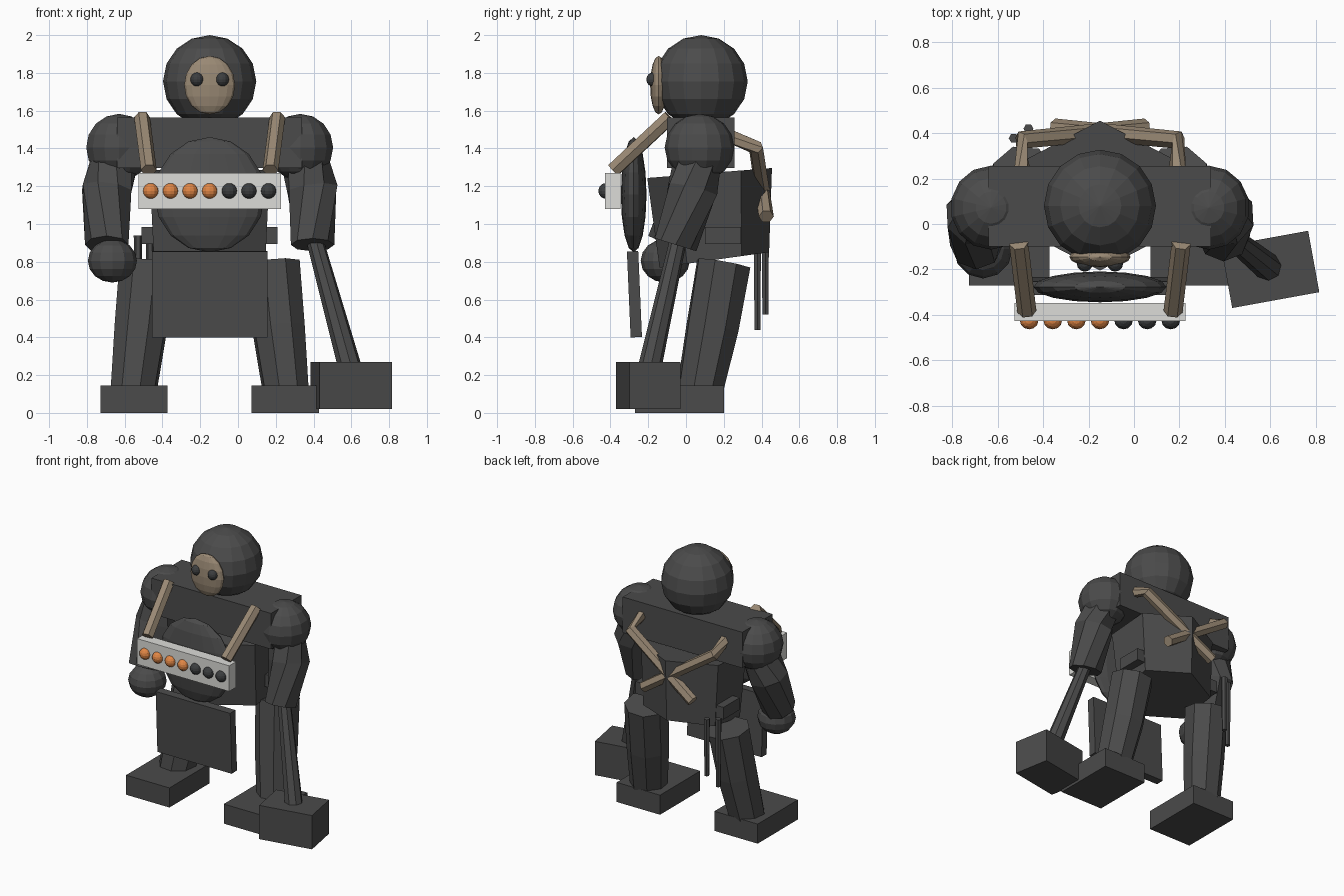
import bpy, bmesh, math
from mathutils import Vector, Matrix

cube = bpy.data.objects.get("Cube")
if cube:
    bpy.data.objects.remove(cube, do_unlink=True)


def material(name, rgb):
    m = bpy.data.materials.new(name)
    m.use_nodes = True
    color = (*rgb, 1)
    m.diffuse_color = color
    m.node_tree.nodes["Principled BSDF"].inputs["Base Color"].default_value = color
    return m


DARK = material("dark grey", (0.07, 0.07, 0.07))
BLACK = material("charcoal", (0.045, 0.048, 0.05))
TAN = material("tan leather", (0.32, 0.25, 0.175))
WHITE = material("pale plate", (0.72, 0.72, 0.69))
ORANGE = material("orange", (0.75, 0.24, 0.06))

MID = -0.15  # body centre line


def finish(bm, name, mat):
    bmesh.ops.recalc_face_normals(bm, faces=bm.faces)
    me = bpy.data.meshes.new(name)
    bm.to_mesh(me)
    bm.free()
    me.materials.append(mat)
    ob = bpy.data.objects.new(name, me)
    bpy.context.collection.objects.link(ob)
    return ob


def box(name, center, size, mat, rot_x=0, rot_z=0):
    bm = bmesh.new()
    bmesh.ops.create_cube(bm, size=1)
    turn = Matrix.Rotation(math.radians(rot_z), 4, 'Z') @ Matrix.Rotation(math.radians(rot_x), 4, 'X')
    bm.transform(Matrix.Translation(center) @ turn @ Matrix.Diagonal((*size, 1)))
    return finish(bm, name, mat)


def ball(name, center, radii, mat, seg=16, rings=8):
    bm = bmesh.new()
    bmesh.ops.create_uvsphere(bm, u_segments=seg, v_segments=rings, radius=1)
    bm.transform(Matrix.Translation(center) @ Matrix.Diagonal((*radii, 1)))
    return finish(bm, name, mat)


def tube(name, points, radii, mat, sides=8):
    """Faceted tube swept along a polyline, with one radius per point."""
    pts = [Vector(p) for p in points]
    bm = bmesh.new()
    rings = []
    for i, p in enumerate(pts):
        along = pts[min(i + 1, len(pts) - 1)] - pts[max(i - 1, 0)]
        q = along.to_track_quat('Z', 'Y')
        ring = []
        for k in range(sides):
            a = math.tau * k / sides
            ring.append(bm.verts.new(p + q @ Vector((math.cos(a), math.sin(a), 0)) * radii[i]))
        rings.append(ring)
    for a, b in zip(rings, rings[1:]):
        for k in range(sides):
            n = (k + 1) % sides
            bm.faces.new((a[k], a[n], b[n], b[k]))
    bm.faces.new(rings[0])
    bm.faces.new(rings[-1])
    return finish(bm, name, mat)


# Head, face and eyes
ball("head", (MID, 0.08, 1.755), (0.247, 0.247, 0.245), DARK)
ball("face", (MID, -0.145, 1.735), (0.135, 0.045, 0.155), TAN)
for side, s in (("left", 1), ("right", -1)):
    ball(side + "_eye", (MID + 0.067 * s, -0.175, 1.765), (0.035, 0.035, 0.037), BLACK, 12, 8)

# Upper chest slab
box("upper_chest", (MID, 0.078, 1.43), (0.98, 0.355, 0.265), DARK)

# Six-sided tapered torso, leaning slightly
bm = bmesh.new()
rings = []
for rx, ry, cy, z, slope in ((0.34, 0.29, 0.15, 0.81, 0.14), (0.365, 0.33, 0.125, 1.27, 0.08)):
    ring = []
    for k in range(6):
        a = math.tau * k / 6 + math.pi / 6
        y = cy + ry * math.sin(a)
        ring.append(bm.verts.new((MID + rx * math.cos(a), y, z + slope * (y - cy))))
    rings.append(ring)
for k in range(6):
    n = (k + 1) % 6
    bm.faces.new((rings[0][k], rings[0][n], rings[1][n], rings[1][k]))
for ring in rings:
    bm.faces.new(ring)
finish(bm, "torso", DARK)

# Round belly plate and hanging apron
ball("belly", (MID, -0.277, 1.155), (0.293, 0.068, 0.305), DARK)
box("apron", (MID, -0.273, 0.628), (0.61, 0.06, 0.455), DARK, rot_x=2.5)

# Bar of seven studs across the chest
box("stud_bar", (MID, -0.388, 1.175), (0.755, 0.08, 0.19), WHITE)
for i in range(7):
    mat = ORANGE if i < 4 else BLACK
    ball(f"stud_{i + 1}", (-0.462 + 0.104 * i, -0.425, 1.175), (0.041, 0.039, 0.041), mat, 12, 8)

# Paired limbs, straps and hip pouches
for side, s in (("left", 1), ("right", -1)):
    def at(x, y, z):
        return (MID + s * x, y, z)

    ball(side + "_shoulder", at(0.48, 0.072, 1.405), (0.178, 0.185, 0.178), DARK, 14, 8)
    reach = 0 if s > 0 else -0.04
    tube(side + "_arm",
         [at(0.48, 0.075, 1.42), at(0.545, 0.035, 1.18), at(0.545, -0.055 + reach, 0.89)],
         [0.125, 0.14, 0.115], DARK)
    tube(side + "_leg",
         [at(0.335, 0.2, 0.79), at(0.365, 0.14, 0.45), at(0.405, 0.07, 0.1)],
         [0.15, 0.145, 0.125], DARK)
    box(side + "_foot", at(0.4, -0.035, 0.0725), (0.355, 0.47, 0.145), DARK)
    box(side + "_hip_pouch", at(0.315, 0.195, 0.94), (0.09, 0.19, 0.09), DARK)
    tube(side + "_front_strap", [at(0.358, -0.085, 1.565), at(0.322, -0.385, 1.285)],
         [0.042, 0.042], TAN, 6)
    tube(side + "_back_strap",
         [at(0.34, 0.22, 1.47), at(0.345, 0.37, 1.405), at(-0.2, 0.425, 1.04)],
         [0.04, 0.04, 0.04], TAN, 6)

# Right fist
ball("right_fist", (-0.665, -0.11, 0.805), (0.13, 0.13, 0.115), DARK, 12, 8)

# Hammer held in the left hand
tube("hammer_shaft", [(0.405, -0.04, 0.92), (0.59, -0.19, 0.25)], [0.045, 0.062], DARK, 8)
box("hammer_head", (0.6, -0.2, 0.145), (0.39, 0.275, 0.25), DARK, rot_z=10.3)

# Two thin rods hanging behind the right hip
for name, x, y, low in (("long_rod", -0.53, 0.378, 0.44), ("short_rod", -0.465, 0.42, 0.52)):
    tube(name, [(x, y, low), (x, y, 0.94)], [0.018, 0.022], DARK, 6)
